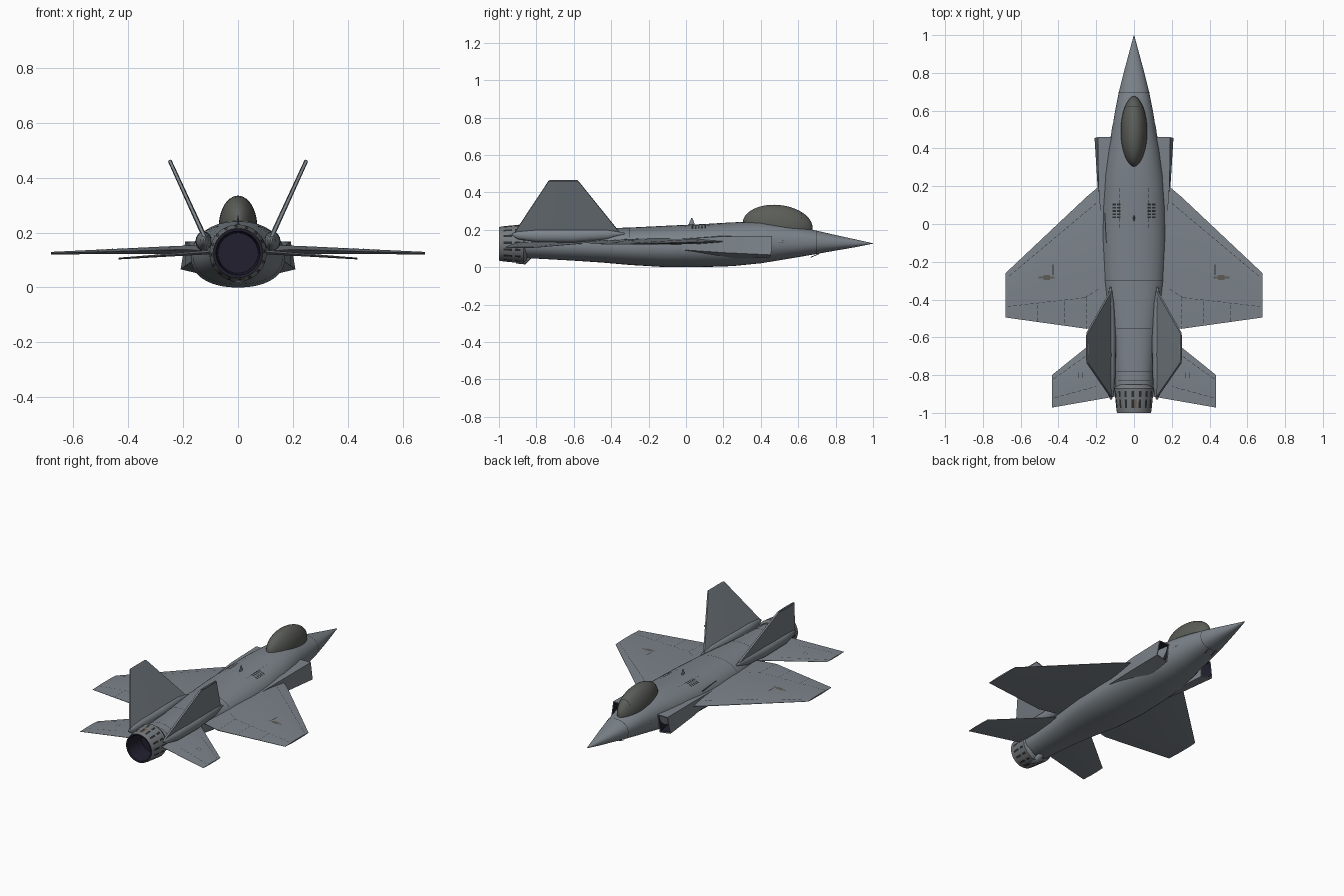
import bpy, bmesh, math
from mathutils import Vector
from mathutils.bvhtree import BVHTree

if "Cube" in bpy.data.objects:
    bpy.data.objects.remove(bpy.data.objects["Cube"])


def material(name, r, g, b):
    m = bpy.data.materials.new(name)
    m.diffuse_color = (r, g, b, 1)
    m.use_nodes = True
    m.node_tree.nodes["Principled BSDF"].inputs["Base Color"].default_value = m.diffuse_color
    return m


GREY = material("body grey", 0.20, 0.228, 0.254)
GLASS = material("tinted canopy", 0.105, 0.11, 0.098)
LINE = material("panel line dark", 0.025, 0.027, 0.03)
INNER = material("engine interior", 0.016, 0.014, 0.028)
METAL = material("nozzle metal", 0.18, 0.195, 0.205)
BROWN = material("heated metal", 0.17, 0.12, 0.08)
STAIN = material("faded marking", 0.11, 0.105, 0.095)


def finish(name, bm, mats, mirror=False, angle=35):
    """Turn a bmesh into a shaded object; returns a surface tree."""
    bmesh.ops.recalc_face_normals(bm, faces=bm.faces[:])
    me = bpy.data.meshes.new(name)
    bm.to_mesh(me)
    tree = BVHTree.FromBMesh(bm)
    bm.free()
    ob = bpy.data.objects.new(name, me)
    bpy.context.collection.objects.link(ob)
    for m in mats:
        me.materials.append(m)
    bpy.ops.object.select_all(action='DESELECT')
    ob.select_set(True)
    bpy.context.view_layer.objects.active = ob
    bpy.ops.object.shade_smooth_by_angle(angle=math.radians(angle))
    if mirror:
        ob.modifiers.new("mirror", 'MIRROR').use_clip = False
    return tree


def skin(rings, caps=True, rule=None, cap_mat=0):
    """Loft closed rings of points into a bmesh."""
    bm = bmesh.new()
    vs = [[bm.verts.new(p) for p in r] for r in rings]
    n = len(vs[0])
    for j in range(len(vs) - 1):
        for i in range(n):
            k = (i + 1) % n
            f = bm.faces.new((vs[j][i], vs[j][k], vs[j + 1][k], vs[j + 1][i]))
            f.material_index = rule(j, i) if rule else 0
    if caps:
        bm.faces.new(vs[0]).material_index = cap_mat
        bm.faces.new(vs[-1][::-1])
    return bm


# Fuselage stations: y, half width, bottom, top
STATIONS = [(1.0, .001, .126, .128), (.9, .028, .106, .15), (.8, .055, .089, .172),
            (.7, .08, .071, .195), (.6, .1, .054, .216), (.5, .116, .037, .234),
            (.4, .136, .021, .244), (.25, .16, .006, .24), (.1, .17, .001, .231),
            (-.1, .172, 0, .222), (-.3, .163, .012, .212), (-.45, .14, .025, .208),
            (-.6, .117, .035, .205), (-.78, .102, .045, .202), (-.87, .097, .049, .2)]


def hull(y, grow=0.0, n=48):
    """Rounded fuselage cross-section at y."""
    for a, b in zip(STATIONS, STATIONS[1:]):
        if b[0] <= y <= a[0]:
            t = (a[0] - y) / (a[0] - b[0])
            w, lo, hi = (a[i] + (b[i] - a[i]) * t for i in (1, 2, 3))
            break
    mid, pts = (lo + hi) / 2, []
    for i in range(n):
        c, s = math.cos(2 * math.pi * i / n), math.sin(2 * math.pi * i / n)
        x = math.copysign(abs(c) ** .9, c) * (w + grow)
        z = math.copysign(abs(s) ** .9, s) * ((hi - lo) / 2 + grow)
        pts.append((x, y, mid + z))
    return pts


body = finish("fuselage", skin([hull(s[0]) for s in STATIONS]), [GREY])
finish("nose_joint", skin([hull(.7, .0008), hull(.697, .0008)], False), [LINE])


def foil(x, z, lead, trail, thick, normal, edge=.06):
    """Faceted aerofoil section between leading and trailing y."""
    nx, nz = normal
    prof = [(0, edge), (.2, .42), (.6, .5), (1, edge), (1, -edge), (.6, -.5), (.2, -.42), (0, -edge)]
    return [(x + nx * h * thick, lead + (trail - lead) * t, z + nz * h * thick) for t, h in prof]


UP = (0, 1)
wing = finish("wing", skin([foil(.10, .138, .27, -.52, .036, UP),
                            foil(.25, .136, .145, -.555, .028, UP),
                            foil(.68, .125, -.26, -.495, .009, UP)]), [GREY], True, 20)
tail = finish("tailplane", skin([foil(.08, .13, -.515, -.91, .016, UP),
                                 foil(.435, .105, -.80, -.972, .006, UP)]), [GREY], True, 20)

# Canted fins with blunt edges
lean = Vector((.275, -.125)).normalized()
finish("fin", skin([foil(.12, .18, -.35, -.92, .018, lean, .3),
                    foil(.248, .46, -.576, -.735, .014, lean, .35),
                    foil(.249, .464, -.58, -.73, .007, lean, .35)]), [GREY], True, 25)


def pod(y, x, z, rx, rz, n=16):
    return [(x + rx * math.cos(2 * math.pi * i / n), y, z + rz * math.sin(2 * math.pi * i / n))
            for i in range(n)]


# Booms carrying fins and tailplanes
finish("tail_boom", skin([pod(-.33, .125, .18, .004, .004), pod(-.42, .125, .175, .02, .028),
                          pod(-.6, .125, .168, .03, .036), pod(-.8, .125, .168, .027, .034),
                          pod(-.9, .122, .172, .016, .022), pod(-.93, .122, .175, .004, .005)]),
       [GREY], True, 60)

# Side intakes: dark duct, lip, then fairing tapering back
finish("intake", skin([[(.12, .33, .155), (.176, .33, .155), (.186, .33, .085), (.12, .33, .07)],
                       [(.126, .459, .162), (.187, .459, .162), (.202, .454, .073), (.136, .449, .06)],
                       [(.12, .46, .168), (.192, .46, .168), (.209, .455, .066), (.13, .45, .052)],
                       [(.1, .2, .172), (.188, .2, .165), (.193, .2, .078), (.1, .2, .04)],
                       [(.08, -.12, .16), (.165, -.12, .145), (.16, -.12, .10), (.08, -.12, .06)]],
                      True, lambda j, i: 1 if j == 0 else 0, 1), [GREY, INNER], True)


def ellipsoid(name, loc, radii, mat, tilt=0, mirror=False):
    bm = bmesh.new()
    bmesh.ops.create_uvsphere(bm, u_segments=32, v_segments=20, radius=1)
    c, s = math.cos(tilt), math.sin(tilt)
    for v in bm.verts:
        pinch = 1 - .15 * v.co.y ** 4
        x, y, z = (a * r for a, r in zip(v.co, radii))
        v.co = Vector(loc) + Vector((x * pinch, y * c - z * s, y * s + z * c))
    return finish(name, bm, [mat], mirror, 60)


canopy = ellipsoid("canopy", (0, .49, .222), (.07, .188, .111), GLASS, -.1)
ellipsoid("intake_splitter", (.1, .46, .137), (.02, .09, .012), GREY, 0, True)


# Nozzle: slotted petals outside, dark pipe inside
def ring(y, r):
    return pod(y, 0, .125, r, r, 48)


def petals(j, i):
    if j in (2, 4):
        return 1 if i % 3 == 0 else (2 if i in (11, 29, 31, 37) and j == 4 else 0)
    return 0 if j < 6 else 3


finish("nozzle", skin([ring(-.85, .09), ring(-.87, .104), ring(-.885, .103), ring(-.915, .1),
                       ring(-.93, .0985), ring(-.975, .094), ring(-1, .09),
                       ring(-.998, .08), ring(-.86, .072)], False, petals),
       [METAL, LINE, BROWN, INNER], False, 30)
finish("nozzle_back", skin([ring(-.872, .075), ring(-.868, .075)]), [INNER])
# Actuator fairing below the nozzle
finish("nozzle_fairing", skin([pod(-.83, 0, .05, .01, .006), pod(-.86, 0, .034, .03, .019),
                               pod(-.91, 0, .034, .02, .014)]), [GREY], False, 50)


def strip(name, trees, a, b, width, mat=LINE, mirror=True, dash=False):
    """Thin painted ribbon, optionally dashed, dropped onto the surface below."""
    a, b = Vector(a), Vector(b)
    d = (b - a).normalized()
    side = Vector((-d.y, d.x)) * width / 2
    n = max(2, int((b - a).length / .01) + 1)
    bm, prev = bmesh.new(), None
    for i in range(n):
        row = []
        for s in (-1, 1):
            p = a.lerp(b, i / (n - 1)) + side * s
            hits = [t.ray_cast(Vector((p.x, p.y, 1)), Vector((0, 0, -1)))[0] for t in trees]
            z = max([h.z for h in hits if h], default=None)
            if z is not None:
                row.append(bm.verts.new((p.x, p.y, z + .0012)))
        if len(row) < 2:
            prev = None
            continue
        if prev and not (dash and i % 3 == 0):
            bm.faces.new((prev[0], row[0], row[1], prev[1]))
        prev = row
    finish(name, bm, [mat], mirror)


# Panel joints across the back
for y, x in ((-.3, .15), (-.555, .09), (-.78, .09), (-.83, .085)):
    strip("back_joint", [body], (-x, y), (x, y), .003, LINE, False)

# Wing and tailplane panel lines
for a, b in [((.67, -.437), (.26, -.39)), ((.26, -.39), (.18, -.34)), ((.66, -.275), (.2, .11)),
             ((.51, -.43), (.51, -.515)), ((.37, -.41), (.37, -.535)), ((.25, -.39), (.25, -.55))]:
    strip("wing_line", [wing], a, b, .0025, dash=True)
for a, b in [((.425, -.82), (.2, -.66)), ((.42, -.92), (.2, -.86)),
             ((.275, -.785), (.275, -.815)), ((.295, -.785), (.295, -.815))]:
    strip("tailplane_line", [tail], a, b, .0025, dash=True)
strip("wing_stain", [wing], (.42, -.283), (.505, -.283), .012, STAIN)
strip("wing_stain_core", [wing], (.445, -.283), (.48, -.283), .026, STAIN)
strip("wing_hinge", [wing], (.43, -.215), (.43, -.27), .005)

# Louvred vents on the back, spine seams and gun port
for k in range(5):
    for x in (.071, .095):
        strip("vent", [body], (x, .035 + k * .017), (x + .02, .035 + k * .017), .009)
strip("spine_seam", [body], (.075, -.02), (.075, .19), .002, dash=True)
strip("gun_port", [body], (-.155, .06), (-.146, -.1), .005, LINE, False)
strip("canopy_frame", [canopy], (-.04, .62), (.04, .62), .003, LINE, False)

# Small dorsal blade and chin probes
finish("dorsal_blade", skin([foil(0, .22, .05, .01, .012, (1, 0)),
                             foil(0, .262, .035, .028, .003, (1, 0))]), [GREY])
finish("chin_probe", skin([pod(.71, .022, .072, .003, .003, 8),
                           pod(.665, .024, .052, .002, .002, 8)]), [METAL], True)
